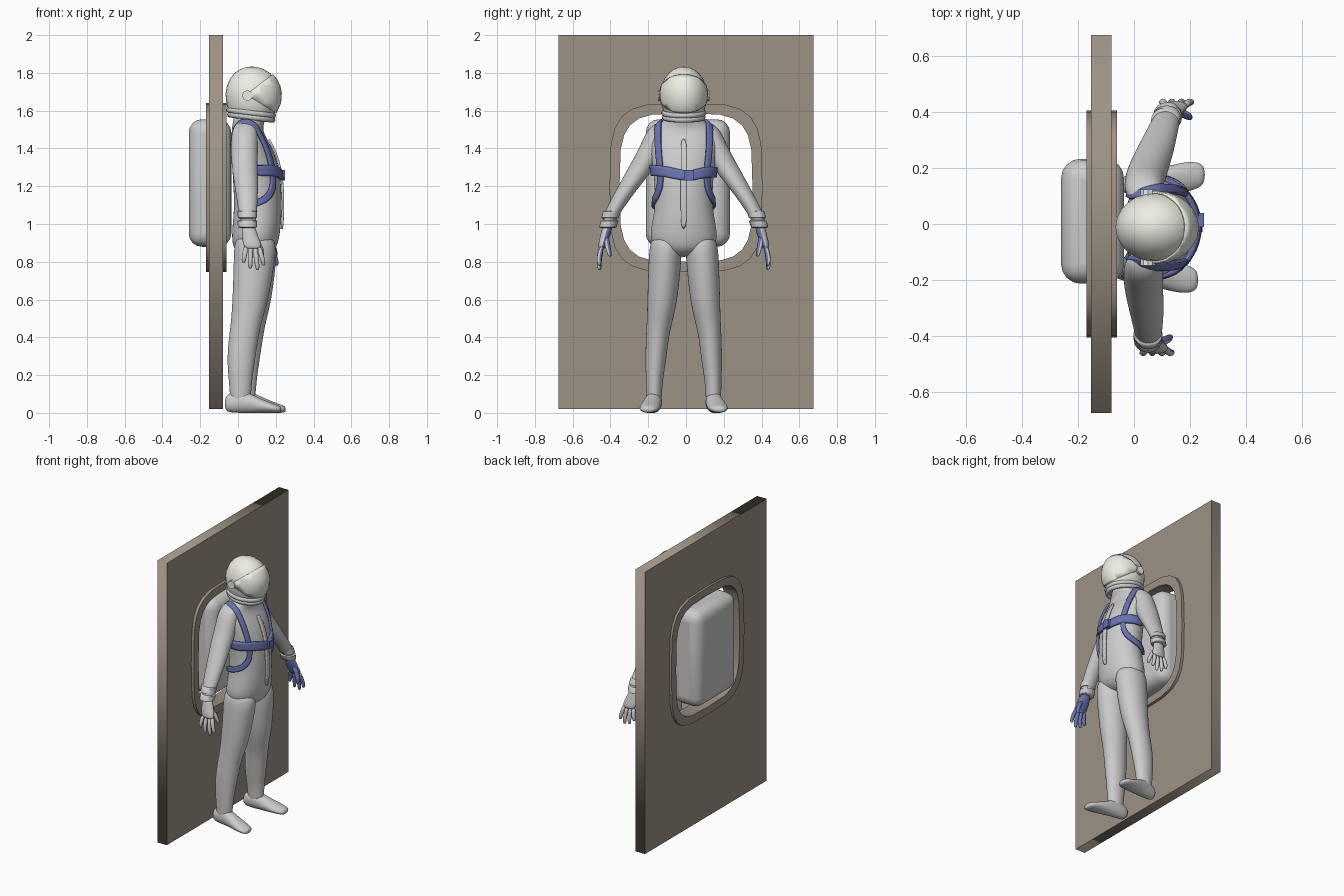
import bpy, bmesh, math
from mathutils import Vector

if "Cube" in bpy.data.objects:
    bpy.data.objects.remove(bpy.data.objects["Cube"])

Y0 = -0.012  # body centre line


def material(name, rgb):
    m = bpy.data.materials.new(name)
    m.diffuse_color = (*rgb, 1)
    m.use_nodes = True
    m.node_tree.nodes["Principled BSDF"].inputs["Base Color"].default_value = m.diffuse_color
    return m


BROWN = material("bulkhead", (0.34, 0.29, 0.235))
BLUE = material("webbing", (0.14, 0.17, 0.43))
CREAM = material("shell", (0.85, 0.85, 0.78))


def finish(ob, angle=50):
    bpy.ops.object.select_all(action='DESELECT')
    ob.select_set(True)
    bpy.context.view_layer.objects.active = ob
    bpy.ops.object.shade_smooth_by_angle(angle=math.radians(angle))


def from_bmesh(bm, name, mats=()):
    bmesh.ops.recalc_face_normals(bm, faces=bm.faces)
    me = bpy.data.meshes.new(name)
    bm.to_mesh(me)
    bm.free()
    ob = bpy.data.objects.new(name, me)
    bpy.context.collection.objects.link(ob)
    for m in mats:
        me.materials.append(m)
    return ob


def loft(name, rings, n=12, sub=2, axis='z', mats=(), palm=0):
    """Skin ellipses (x, y, z, ra, rb) stacked along z or x."""
    bm = bmesh.new()
    loops = []
    for x, y, z, ra, rb in rings:
        k = 1 / (2 / 3 + math.cos(2 * math.pi / n) / 3) if sub else 1
        loop = []
        for i in range(n):
            t = 2 * math.pi * i / n
            a, b = k * ra * math.cos(t), k * rb * math.sin(t)
            loop.append(bm.verts.new((x + a, y + b, z) if axis == 'z' else (x, y + a, z + b)))
        loops.append(loop)
    for p, q in zip(loops, loops[1:]):
        for i in range(n):
            bm.faces.new((p[i], p[(i + 1) % n], q[(i + 1) % n], q[i]))
    bm.faces.new(loops[0])
    bm.faces.new(loops[-1])
    bmesh.ops.recalc_face_normals(bm, faces=bm.faces)
    if palm:  # blue on the inner side of the glove
        for f in bm.faces:
            f.normal_update()
            f.material_index = int(f.normal.dot(Vector((0.5, -palm * 0.8, 0))) > 0.2)
    ob = from_bmesh(bm, name, mats)
    if sub:
        ob.modifiers.new("smooth", 'SUBSURF').levels = sub
        ob.modifiers["smooth"].render_levels = sub
    finish(ob, 180 if sub else 50)
    return ob


def ribbon(name, pts, width, target, mat=None, thick=0.012):
    """Flat strap that hugs the torso."""
    pts = [Vector(p) for p in pts]
    bm = bmesh.new()
    pairs = []
    for i, p in enumerate(pts):
        tan = pts[min(i + 1, len(pts) - 1)] - pts[max(i - 1, 0)]
        out = p - Vector((0.08, Y0, min(p.z, 1.35)))
        side = tan.cross(out).normalized() * width / 2
        pairs.append((bm.verts.new(p - side), bm.verts.new(p + side)))
    for (a, b), (c, d) in zip(pairs, pairs[1:]):
        bm.faces.new((a, b, d, c))
    ob = from_bmesh(bm, name, [mat] if mat else [])
    ob.modifiers.new("sub", 'SUBSURF').levels = 2
    w = ob.modifiers.new("wrap", 'SHRINKWRAP')
    w.target, w.wrap_mode, w.offset = target, 'ABOVE_SURFACE', 0.008
    s = ob.modifiers.new("thick", 'SOLIDIFY')
    s.thickness, s.offset = thick, 0
    finish(ob)
    return ob


def plate(name, outlines, x, half):
    """Flat panel in the y-z plane; the second outline is a hole."""
    cu = bpy.data.curves.new(name, 'CURVE')
    cu.dimensions, cu.fill_mode, cu.extrude = '2D', 'BOTH', half
    for pts in outlines:
        sp = cu.splines.new('POLY')
        sp.points.add(len(pts) - 1)
        for p, (a, b) in zip(sp.points, pts):
            p.co = (a, b, 0, 1)
        sp.use_cyclic_u = True
    cu.materials.append(BROWN)
    ob = bpy.data.objects.new(name, cu)
    bpy.context.collection.objects.link(ob)
    ob.location = (x, 0, 0)
    ob.rotation_euler = (math.pi / 2, 0, math.pi / 2)
    bpy.ops.object.select_all(action='DESELECT')
    ob.select_set(True)
    bpy.context.view_layer.objects.active = ob
    bpy.ops.object.convert(target='MESH')


def hatch(a, b, n=24):
    pw = lambda v: math.copysign(abs(v) ** 0.5, v)
    ts = [2 * math.pi * i / n for i in range(n)]
    return [(a * pw(math.cos(t)), 1.193 + b * pw(math.sin(t))) for t in ts]


# Bulkhead and hatch frame
plate("bulkhead_wall", [[(-.675, .02), (.675, .02), (.675, 2), (-.675, 2)], hatch(.375, .417)], -.117, .037)
plate("hatch_frame", [hatch(.405, .447), hatch(.352, .393)], -.115, .055)

# Backpack
bpy.ops.mesh.primitive_cube_add(size=1, location=(-.148, .01, 1.217))
pack = bpy.context.object
pack.name = "backpack"
pack.scale = (.225, .446, .675)
bpy.ops.object.transform_apply(location=False, rotation=False)
bv = pack.modifiers.new("round", 'BEVEL')
bv.width, bv.segments = .07, 4
finish(pack)

# Torso
torso = loft("torso", [(x, Y0, z, a, b) for x, z, a, b in [
    (.09, .825, .05, .05), (.088, .86, .11, .15), (.092, .92, .125, .18), (.1, 1.0, .128, .168),
    (.107, 1.1, .125, .15), (.1, 1.25, .127, .155), (.08, 1.38, .115, .175), (.055, 1.46, .09, .185),
    (.048, 1.51, .08, .15), (.06, 1.55, .085, .1), (.065, 1.6, .08, .08)]], n=16)

for s, side in ((1, "left"), (-1, "right")):
    # Leg and foot
    d = .012 * s
    loft(side + "_leg", [(x + d * min(1, (.95 - z) * 2), Y0 + s * y, z, a, b) for x, y, z, a, b in [
        (.09, .09, .95, .09, .07), (.092, .095, .88, .112, .086), (.09, .1, .8, .108, .086),
        (.075, .112, .6, .095, .08), (.055, .128, .48, .08, .067), (.042, .14, .4, .078, .06),
        (.028, .148, .28, .074, .055), (.025, .155, .18, .062, .045), (.025, .157, .1, .056, .041),
        (.025, .157, .04, .05, .038)]])
    loft(side + "_foot", [(x + d, Y0 + s * y, z, a, b) for x, y, z, a, b in [
        (-.058, .152, .05, .022, .03), (-.04, .153, .052, .036, .05), (.03, .157, .062, .043, .062),
        (.1, .167, .045, .049, .045), (.17, .18, .03, .054, .03), (.215, .186, .022, .048, .022),
        (.242, .188, .018, .03, .015)]], axis='x')

    # Arm, the left one swung a little forward
    def place(rings):
        out = []
        for x, y, z, a, b in rings:
            swing = .07 * max(0, min(1, (1.42 - z) / .4)) if s > 0 else 0
            out.append((x + swing, Y0 + s * y, z, a, b))
        return out
    loft(side + "_arm", place([
        (.04, .11, 1.54, .045, .03), (.035, .135, 1.5, .068, .06), (.033, .165, 1.4, .072, .07),
        (.035, .222, 1.3, .068, .07), (.045, .29, 1.2, .062, .056), (.05, .355, 1.1, .052, .046),
        (.052, .392, 1.03, .045, .039), (.054, .4, .99, .035, .03)]))
    # Cuff
    for i, (y, z) in enumerate(((.385, 1.05), (.397, 1.0))):
        loft(f"{side}_cuff_{i}", place([(.05, y + (z - h) * .3, h, r, r * .9) for h, r in (
            (z + .02, .044), (z + .016, .052), (z - .016, .051), (z - .02, .042))]), n=16, sub=0)
    # Glove
    glove = [bpy.data.materials.get("suit") or material("suit", (.8, .8, .8)), BLUE]
    loft(side + "_palm", place([(.054, .4, 1.0, .035, .028), (.06, .412, .95, .04, .026),
                                (.073, .428, .9, .048, .024), (.08, .435, .865, .045, .018)]),
         n=10, mats=glove, palm=s)
    for i, (kx, tx, tz) in enumerate(((.042, .03, .795), (.066, .065, .765), (.09, .103, .757), (.112, .135, .78))):
        loft(f"{side}_finger_{i}", place([
            (kx, .432, .885, .013, .013), ((kx + tx) / 2, .447, (.885 + tz) / 2, .013, .013),
            (tx, .448, tz + .015, .012, .012), (tx, .444, tz - .002, .007, .007)]),
             n=8, sub=1, mats=glove, palm=s)
    loft(side + "_thumb", place([(.075, .415, .95, .018, .016), (.11, .405, .895, .016, .015),
                                 (.128, .395, .85, .013, .013), (.13, .39, .825, .008, .008)]),
         n=8, sub=1, mats=glove, palm=s)

    # Shoulder strap, down the chest and under the arm
    ribbon(side + "_shoulder_strap", [(x, Y0 + s * y, z) for x, y, z in [
        (-.05, .13, 1.46), (-.035, .13, 1.53), (.02, .13, 1.555), (.08, .133, 1.53), (.14, .137, 1.44),
        (.18, .137, 1.35), (.2, .13, 1.25), (.19, .135, 1.18), (.14, .15, 1.125), (.07, .16, 1.1),
        (-.01, .13, 1.08)]], .036, torso, BLUE, .016)

# Chest strap, tilted on one side, with buckle
ribbon("chest_strap", [(.04, -.175, 1.29), (.13, -.155, 1.285), (.2, -.1, 1.275), (.237, -.03, 1.26),
                       (.237, .03, 1.255), (.2, .08, 1.27), (.13, .135, 1.275), (.04, .15, 1.275)],
       .055, torso, BLUE, .02)
bpy.ops.mesh.primitive_cube_add(size=1, location=(.24, .015, 1.258))
buckle = bpy.context.object
buckle.name = "chest_buckle"
buckle.scale = (.02, .05, .055)
buckle.data.materials.append(BLUE)

# Front zip flap
ribbon("zip_flap", [(.16, Y0, 1.45), (.2, Y0, 1.36), (.225, Y0, 1.25), (.232, Y0, 1.1), (.225, Y0, .97)],
       .03, torso)

# Helmet shell
shell = [(.08 + dx, Y0, z, r, r * .85) for dx, z, r in [
    (-.008, 1.572, .112), (-.004, 1.6, .128), (0, 1.64, .142), (0, 1.69, .146), (0, 1.73, .139),
    (-.002, 1.77, .12), (-.004, 1.8, .093), (-.006, 1.82, .062), (-.007, 1.83, .03), (-.007, 1.833, .008)]]
loft("helmet", shell, n=24, sub=0, mats=[CREAM])

# Visor: wedge cut from a slightly larger shell
visor = loft("visor", shell, n=24, sub=0, mats=[CREAM])
bm = bmesh.new()
bm.from_mesh(visor.data)
for no in ((.1, 0, -.13), (.1, 0, .16)):
    bmesh.ops.bisect_plane(bm, geom=bm.verts[:] + bm.edges[:] + bm.faces[:],
                           plane_co=(.045, Y0, 1.685), plane_no=no, clear_inner=True)
bm.to_mesh(visor.data)
bm.free()
so = visor.modifiers.new("thick", 'SOLIDIFY')
so.thickness, so.offset = .006, 1

# Visor pivots
for s in (1, -1):
    bpy.ops.mesh.primitive_cylinder_add(vertices=10, radius=.028, depth=.028,
                                        location=(.05, Y0 + s * .122, 1.68), rotation=(math.pi / 2, 0, 0))
    bpy.context.object.name = "visor_pivot"
    bpy.context.object.data.materials.append(CREAM)
    finish(bpy.context.object, 30)

# Neck rings, lower at the front
for i, (z, r) in enumerate(((1.588, .118), (1.565, .114))):
    bpy.ops.mesh.primitive_torus_add(major_segments=24, minor_segments=8, major_radius=r, minor_radius=.015,
                                     location=(.07, Y0, z), rotation=(0, math.radians(7), 0))
    bpy.context.object.name = f"neck_ring_{i}"
    bpy.context.object.scale = (1, .9, 1)
    finish(bpy.context.object)
